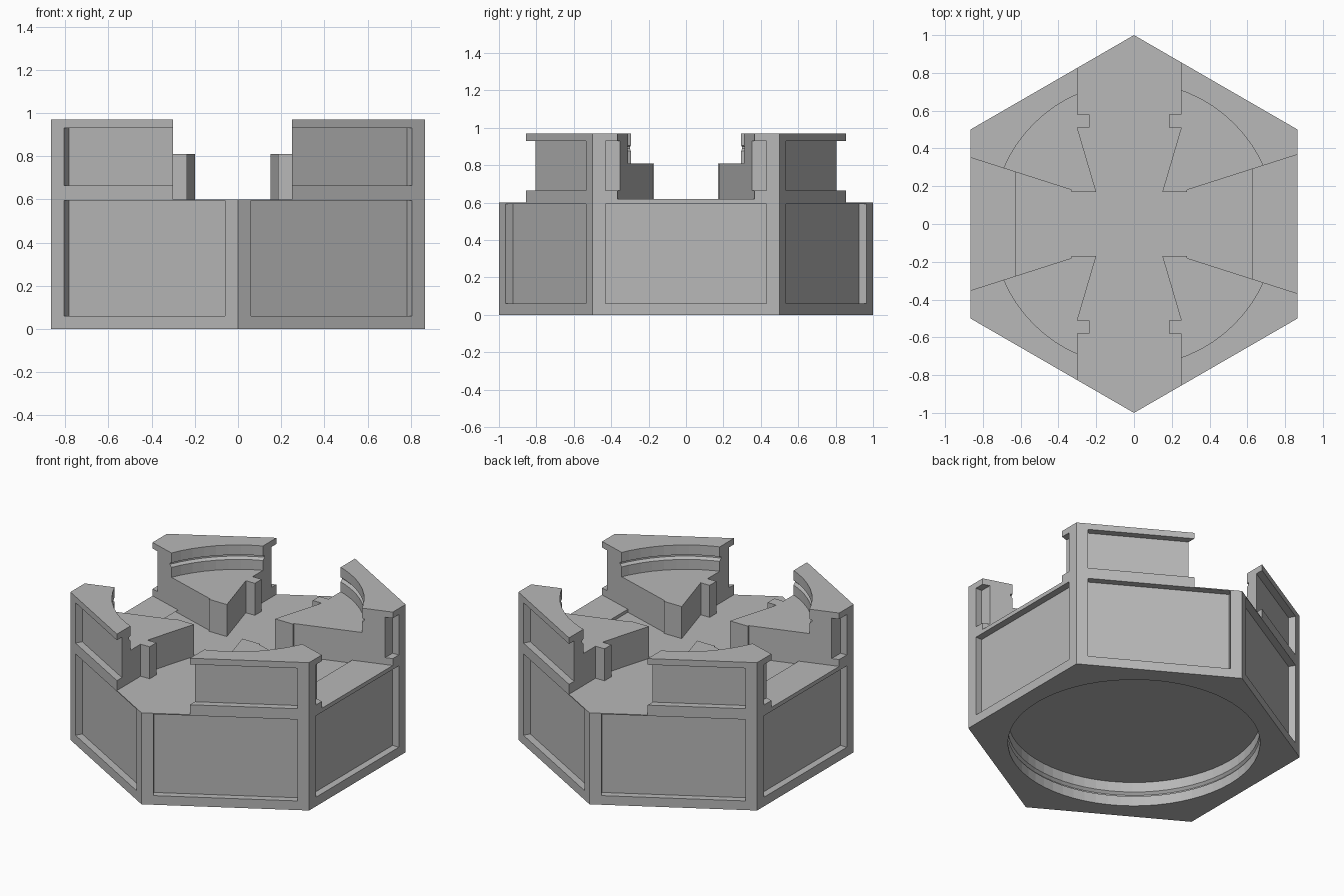
import bpy, bmesh, math
from mathutils import Vector

cube = bpy.data.objects.get("Cube")
if cube:
    bpy.data.objects.remove(cube, do_unlink=True)

APOTHEM = math.sqrt(3) / 2
TOP, FLOOR, STEP = 0.97, 0.6, 0.62
GAP_SHIFT = -0.025          # the gaps sit slightly off centre in x

grey = bpy.data.materials.new("stone_grey")
grey.use_nodes = True
colour = (0.48, 0.48, 0.48, 1)
grey.diffuse_color = colour
grey.node_tree.nodes["Principled BSDF"].inputs["Base Color"].default_value = colour


def loft(name, rings):
    """Closed solid through a stack of rings with equal point counts."""
    bm = bmesh.new()
    loops = [[bm.verts.new(p) for p in ring] for ring in rings]
    n = len(loops[0])
    for low, high in zip(loops, loops[1:]):
        for i in range(n):
            j = (i + 1) % n
            bm.faces.new((low[i], low[j], high[j], high[i]))
    bm.faces.new(loops[0])
    bm.faces.new(loops[-1])
    bmesh.ops.recalc_face_normals(bm, faces=bm.faces)
    mesh = bpy.data.meshes.new(name)
    bm.to_mesh(mesh)
    bm.free()
    mesh.materials.append(grey)
    obj = bpy.data.objects.new(name, mesh)
    bpy.context.collection.objects.link(obj)
    return obj


def prism(name, outline, z0, z1):
    return loft(name, [[(x, y, z) for x, y in outline] for z in (z0, z1)])


def circle(r, z, count=64):
    return [(r * math.cos(math.tau * i / count),
             r * math.sin(math.tau * i / count), z) for i in range(count)]


def cut(target, cutter):
    cutter.hide_render = True
    mod = target.modifiers.new("cut", 'BOOLEAN')
    mod.operation, mod.solver, mod.object = 'DIFFERENCE', 'EXACT', cutter
    bpy.context.view_layer.objects.active = target
    bpy.ops.object.modifier_apply(modifier=mod.name)
    bpy.data.objects.remove(cutter, do_unlink=True)


# Hexagonal block with corners pointing front and back
hexagon = [(math.sin(math.tau * k / 6), math.cos(math.tau * k / 6)) for k in range(6)]
base = prism("hexagonal_base", hexagon, 0, TOP)


# Cross-shaped gap that leaves four corner towers with pegs and wedge arms
def side_line(u):
    return 0.18 + (u - 0.305) * 0.32


quarter = [(0.275, 1.2), (0.275, 0.58), (0.21, 0.58), (0.21, 0.51), (0.275, 0.51),
           (0.175, 0.17), (0.305, 0.17), (0.305, 0.18), (0.65, side_line(0.65))]
cross = []
for sx, sy in ((1, 1), (1, -1), (-1, -1), (-1, 1)):
    part = [(GAP_SHIFT + sx * u, sy * v) for u, v in quarter]
    cross += part if sx * sy > 0 else part[::-1]
cut(base, prism("cross_gap", cross, FLOOR, 1.2))

# Side openings, with a floor one small step higher
for sx in (1, -1):
    wedge = [(GAP_SHIFT + sx * u, s * side_line(u))
             for u, s in ((0.6, -1), (1.2, -1), (1.2, 1), (0.6, 1))]
    cut(base, prism("side_gap", wedge, STEP, 1.2))

# Round sockets, top and bottom, each with a grooved wall
socket = [(0.75, -0.1), (0.75, 0.065), (0.765, 0.07), (0.765, 0.08), (0.75, 0.095), (0.75, 0.16)]
cut(base, loft("bottom_socket", [circle(r, d) for r, d in socket]))
cut(base, loft("top_socket", [circle(r, TOP - d) for r, d in socket]))

# Recessed panels on the six sides, in a lower and an upper row
for k in range(6):
    a = math.tau * k / 6
    out, along = Vector((math.cos(a), math.sin(a))), Vector((-math.sin(a), math.cos(a)))
    outline = [out * (APOTHEM + d) + along * s
               for d, s in ((-0.045, -0.43), (0.2, -0.43), (0.2, 0.43), (-0.045, 0.43))]
    for z0, z1 in ((0.06, 0.594), (0.665, 0.93)):
        cut(base, prism("panel_recess", outline, z0, z1))
